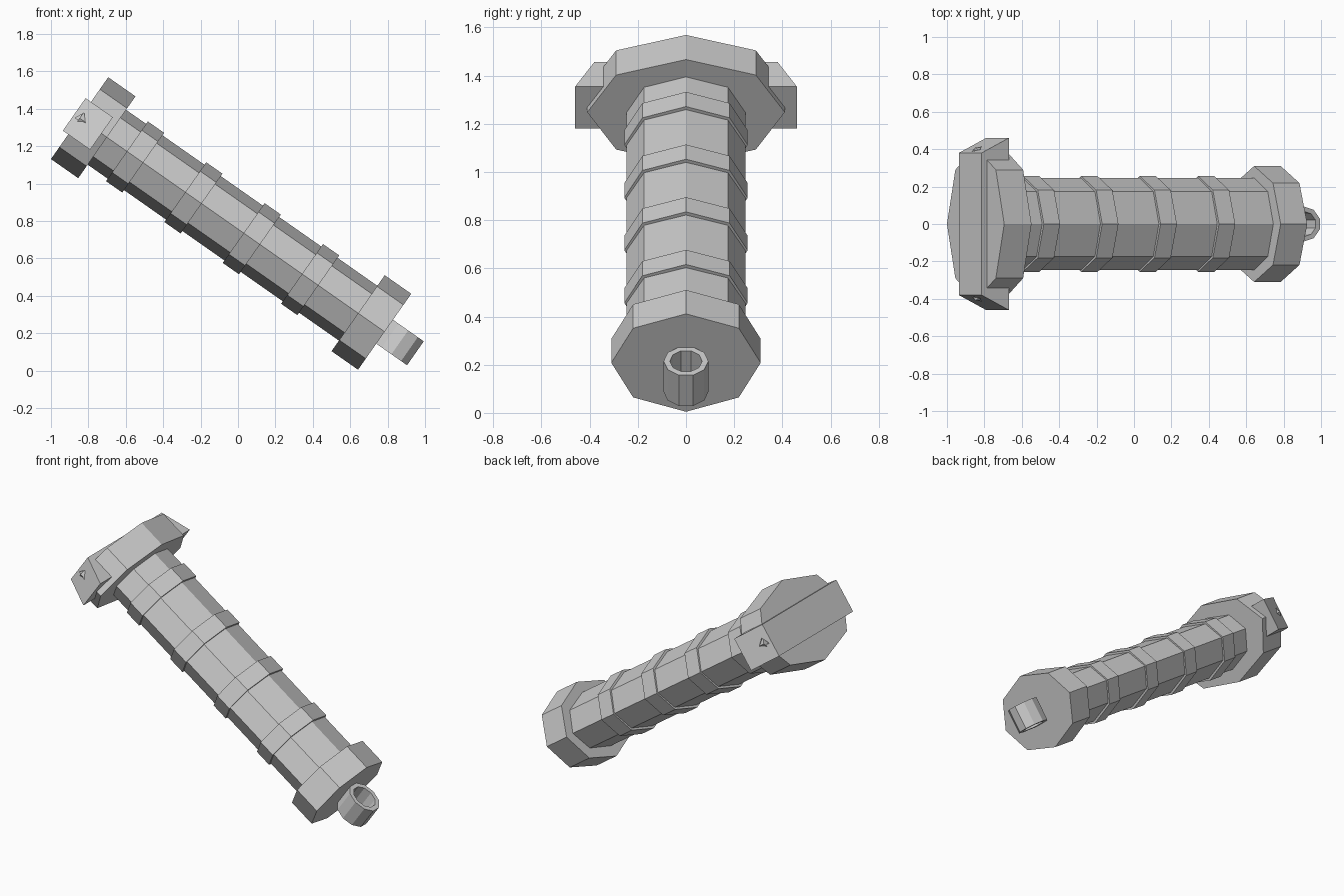
import bpy, bmesh
from math import cos, sin, pi, radians
from mathutils import Matrix, Vector

if "Cube" in bpy.data.objects:
    bpy.data.objects.remove(bpy.data.objects["Cube"])

# Local frame: u runs down the shaft, y sideways, n across the shaft
TILT, N0 = radians(35), 0.62
U = Vector((cos(TILT), 0, -sin(TILT)))
N = Vector((sin(TILT), 0, cos(TILT)))


def place(u, y, n):
    return U * u + Vector((0, y, 0)) + N * (N0 + n)


def loft(name, loops, cyclic=False):
    """Skin successive loops of local points; cap the ends or close the ring."""
    bm = bmesh.new()
    rows = [[bm.verts.new(place(*p)) for p in loop] for loop in loops]
    k = len(rows[0])
    pairs = list(zip(rows, rows[1:]))
    if cyclic:
        pairs.append((rows[-1], rows[0]))
    else:
        bm.faces.new(rows[0])
        bm.faces.new(rows[-1])
    for a, b in pairs:
        for i in range(k):
            j = (i + 1) % k
            bm.faces.new((a[i], a[j], b[j], b[i]))
    bmesh.ops.recalc_face_normals(bm, faces=bm.faces)
    me = bpy.data.meshes.new(name)
    bm.to_mesh(me)
    bm.free()
    ob = bpy.data.objects.new(name, me)
    bpy.context.collection.objects.link(ob)
    return ob


def octagon(u, ry, rn):
    return [(u, ry * cos(i * pi / 4), rn * sin(i * pi / 4)) for i in range(8)]


def prism(name, u0, u1, ry, rn):
    return loft(name, [octagon(u0, ry, rn), octagon(u1, ry, rn)])


# Octagonal shaft with end pieces
prism("grip_shaft", -1.40, 0.45, 0.246, 0.179)
prism("upper_cap", -1.468, -1.29, 0.41, 0.267)
prism("pommel", 0.35, 0.523, 0.31, 0.248)

# Raised bands around the grip
for i in range(4):
    c = -1.106 + 0.381 * i
    prism(f"grip_band_{i + 1}", c - 0.053, c + 0.053, 0.256, 0.195)

# Tapered crossbar through the upper cap
def bar_loop(u, y):
    return [(u, -y, -0.106), (u, y, -0.106), (u, y, 0.106), (u, -y, 0.106)]

bar = loft("crossbar", [bar_loop(-1.503, 0.38), bar_loop(-1.325, 0.46)])

# Small triangular recess in each end of the crossbar
for s in (-1, 1):
    tri = [(-1.488, -0.013), (-1.464, 0.037), (-1.428, -0.003)]
    cut = loft("recess_cutter", [
        [(u, s * (0.38 + d + 0.45 * (u + 1.503)), n) for u, n in tri]
        for d in (-0.025, 0.03)])
    cut.hide_render = True
    cut.hide_set(True)
    mod = bar.modifiers.new("recess", 'BOOLEAN')
    mod.operation = 'DIFFERENCE'
    mod.solver = 'EXACT'
    mod.object = cut

# Ten-sided lanyard ring on the pommel
ring = []
for i in range(10):
    t = i * pi / 5
    ring.append([(0.622 + ru * sin(t), ry * cos(t), n)
                 for ru, ry, n in ((0.107, 0.093, -0.078), (0.107, 0.093, 0.078),
                                   (0.078, 0.067, 0.078), (0.078, 0.067, -0.078))])
loft("lanyard_ring", ring, cyclic=True)
